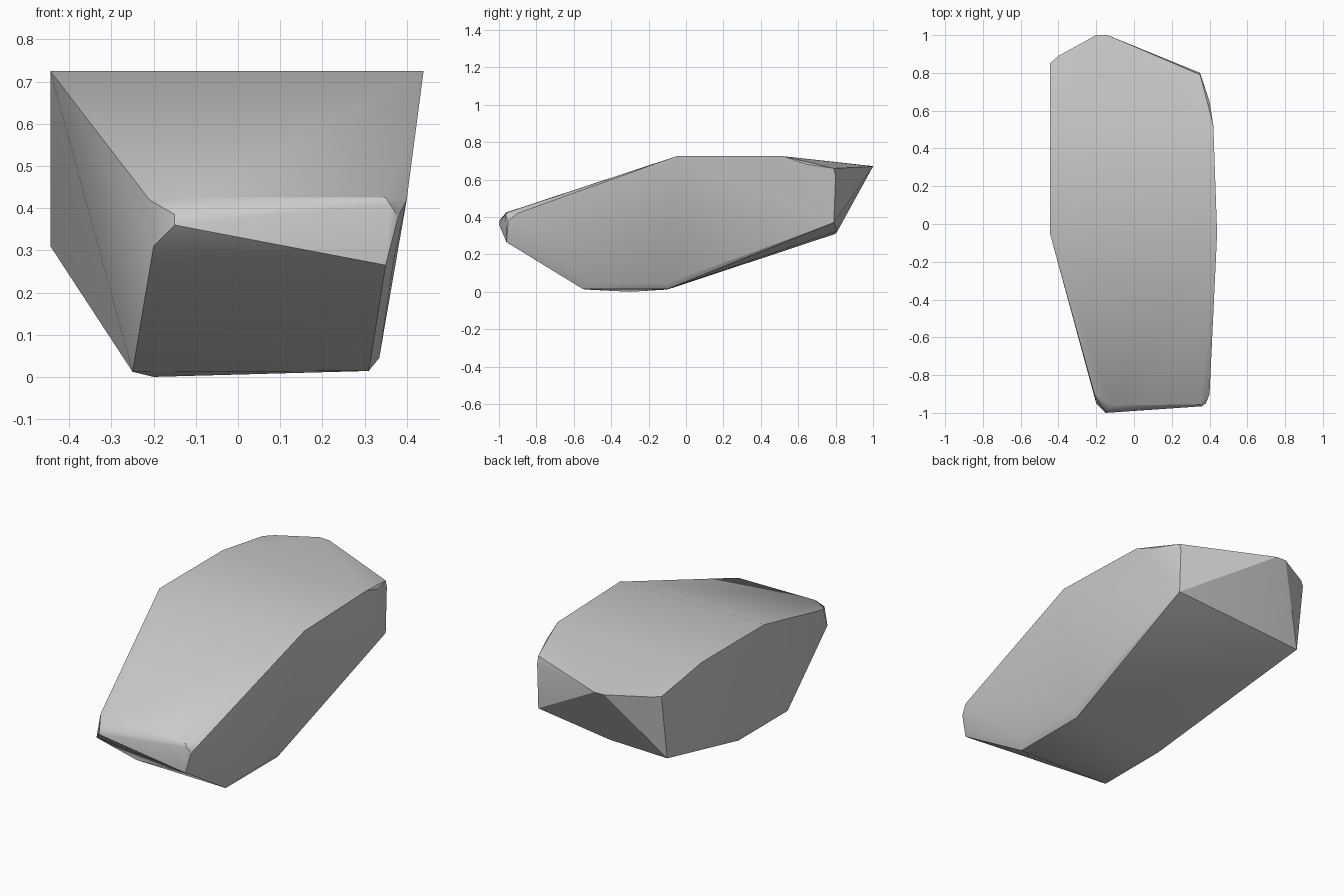
import bpy, bmesh, math

cube = bpy.data.objects.get("Cube")
if cube:
    bpy.data.objects.remove(cube, do_unlink=True)

stone = bpy.data.materials.new("grey stone")
stone.use_nodes = True
colour = (0.6, 0.6, 0.6, 1)
stone.diffuse_color = colour
stone.node_tree.nodes["Principled BSDF"].inputs["Base Color"].default_value = colour

# Corners of the chiselled boulder, grouped by area
top = [(-.445, -.05, .725), (.44, -.05, .725), (-.445, .5, .725), (.42, .52, .725)]
back = [(-.445, .85, .67), (-.40, .89, .672), (-.2, 1, .672), (-.14, 1, .67),
        (.40, .65, .68), (.35, .79, .66), (.35, .8, .62), (.35, .79, .37),
        (-.445, .8, .31), (-.1, .81, .325)]
base = [(-.25, -.1, .012), (-.2, -.3, 0), (-.25, -.53, .012), (.31, -.1, .014),
        (.31, -.55, .014), (.335, -.1, .045), (.335, -.5, .045)]
nose = [(-.2, -.95, .31), (-.15, -1, .36), (-.15, -.995, .385), (-.12, -.96, .425),
        (-.21, -.9, .42), (.35, -.96, .265), (.36, -.965, .41), (.38, -.95, .38),
        (.35, -.955, .425), (.40, -.9, .42), (.37, -.92, .28)]

# Boulder: one convex skin around the corners
bm = bmesh.new()
for p in top + back + base + nose:
    bm.verts.new(p)
hull = bmesh.ops.convex_hull(bm, input=bm.verts[:])
loose = [v for v in bm.verts if not v.link_faces]
bmesh.ops.delete(bm, geom=loose, context='VERTS')
bmesh.ops.dissolve_limit(bm, angle_limit=math.radians(1),
                         verts=bm.verts[:], edges=bm.edges[:])
bmesh.ops.recalc_face_normals(bm, faces=bm.faces[:])
mesh = bpy.data.meshes.new("boulder")
bm.to_mesh(mesh)
bm.free()
mesh.materials.append(stone)
boulder = bpy.data.objects.new("boulder", mesh)
bpy.context.collection.objects.link(boulder)

# Soft shading across shallow facets, crisp ridges elsewhere
bpy.ops.object.select_all(action='DESELECT')
boulder.select_set(True)
bpy.context.view_layer.objects.active = boulder
bpy.ops.object.shade_smooth_by_angle(angle=math.radians(30))
